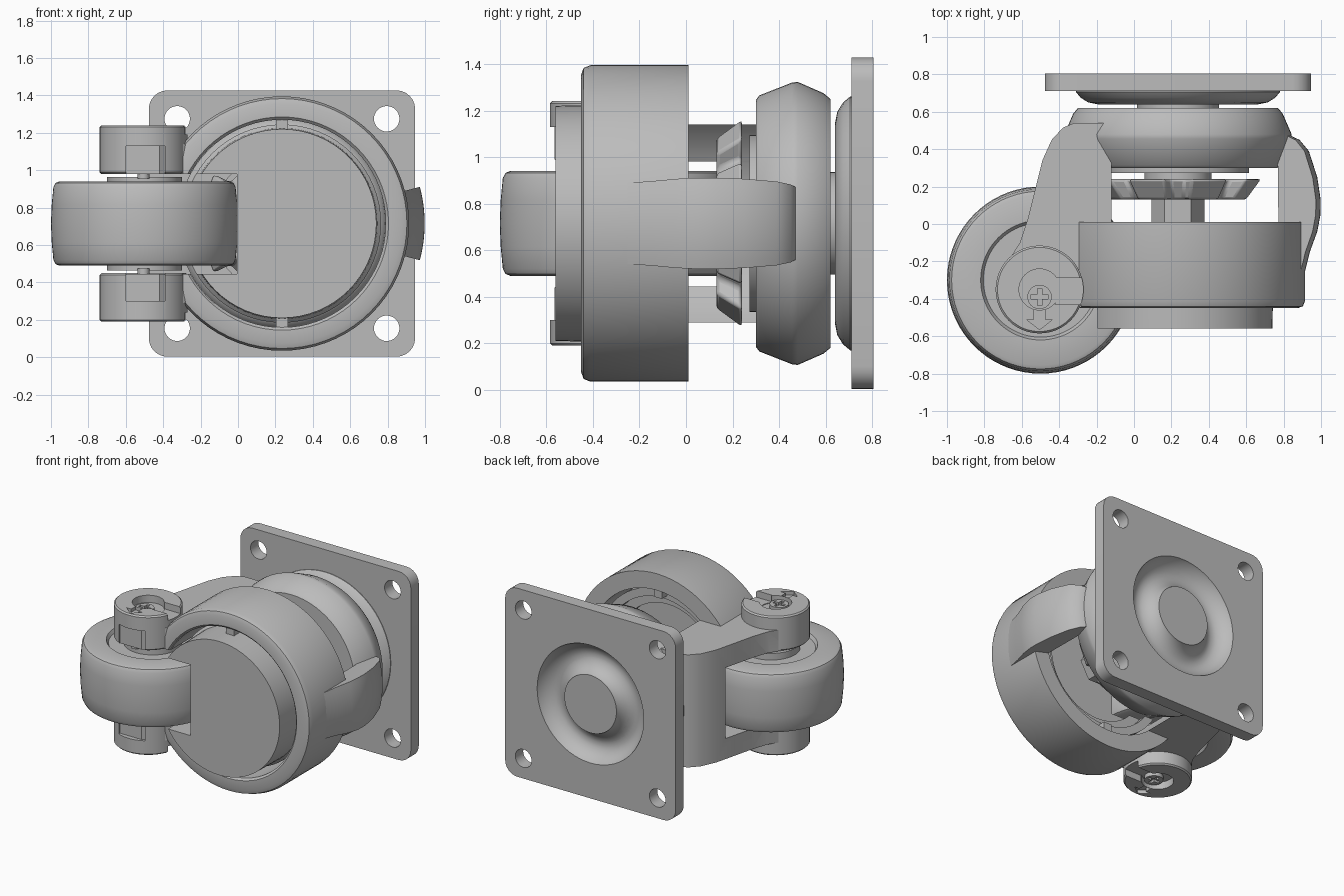
import bpy, bmesh, math
from mathutils import Matrix, Vector

if "Cube" in bpy.data.objects:
    bpy.data.objects.remove(bpy.data.objects["Cube"], do_unlink=True)

CX, CZ = 0.235, 0.715          # stem axis, running along y
WX, WY = -0.50, -0.30          # wheel axis, running along z
BX, BY = -0.505, -0.35         # axle boss centre
parts = []

grey = bpy.data.materials.new("plain_grey")
grey.use_nodes = True
grey.diffuse_color = (0.5, 0.5, 0.5, 1)
grey.node_tree.nodes["Principled BSDF"].inputs["Base Color"].default_value = (0.5, 0.5, 0.5, 1)


def finish(name, bm, helper=False):
    bmesh.ops.remove_doubles(bm, verts=bm.verts, dist=1e-5)
    bmesh.ops.recalc_face_normals(bm, faces=bm.faces)
    me = bpy.data.meshes.new(name)
    bm.to_mesh(me)
    bm.free()
    me.materials.append(grey)
    ob = bpy.data.objects.new(name, me)
    bpy.context.collection.objects.link(ob)
    ob.hide_render = helper
    if not helper:
        parts.append(ob)
    return ob


def lathe(name, profile, axis="y", at=(CX, CZ), seg=64, arc=None, helper=False):
    """Closed (radius, along-axis) profile turned around the axis."""
    bm = bmesh.new()
    start, sweep = (0, math.tau) if arc is None else (-arc, 2 * arc)
    rings = []
    for i in range(seg if arc is None else seg + 1):
        a = start + sweep * i / seg
        c, s = math.cos(a), math.sin(a)
        rings.append([bm.verts.new((at[0] + r * c, t, at[1] + r * s) if axis == "y"
                                   else (at[0] + r * c, at[1] + r * s, t)) for r, t in profile])
    n = len(profile)
    for i in range(seg):
        p, q = rings[i], rings[(i + 1) % len(rings)]
        for j in range(n):
            k = (j + 1) % n
            if profile[j][0] == 0 and profile[k][0] == 0:
                continue
            quad = [p[j], p[k], q[k], q[j]]
            if profile[j][0] == 0:
                quad.pop(3)
            elif profile[k][0] == 0:
                quad.pop(2)
            bm.faces.new(quad)
    if arc is not None:
        bm.faces.new(rings[0])
        bm.faces.new(rings[-1])
    return finish(name, bm, helper)


def rod(name, r, lo, hi, **kw):
    return lathe(name, [(0, lo), (r, lo), (r, hi), (0, hi)], **kw)


def prism(name, points, lo, hi, axis="z", helper=False):
    """Outline pushed along z (points are x, y) or along y (points are x, z)."""
    bm = bmesh.new()
    place = (lambda p, t: (p[0], p[1], t)) if axis == "z" else (lambda p, t: (p[0], t, p[1]))
    face = bm.faces.new([bm.verts.new(place(p, lo)) for p in points])
    out = bmesh.ops.extrude_face_region(bm, geom=[face])["geom"]
    move = Vector((0, 0, hi - lo)) if axis == "z" else Vector((0, hi - lo, 0))
    bmesh.ops.translate(bm, vec=move, verts=[v for v in out if isinstance(v, bmesh.types.BMVert)])
    return finish(name, bm, helper)


def box(name, x0, x1, y0, y1, z0, z1, helper=False):
    return prism(name, [(x0, y0), (x1, y0), (x1, y1), (x0, y1)], z0, z1, helper=helper)


def cut(ob, *cutters):
    for c in cutters:
        m = ob.modifiers.new("cut", "BOOLEAN")
        m.operation, m.solver, m.object = "DIFFERENCE", "EXACT", c
        bpy.context.view_layer.objects.active = ob
        bpy.ops.object.modifier_apply(modifier=m.name)


def bevel(ob, width, segments=3):
    m = ob.modifiers.new("bevel", "BEVEL")
    m.width, m.segments, m.limit_method, m.angle_limit = width, segments, "ANGLE", math.radians(50)


# Mounting plate with rounded corners, bolt holes and a pressed groove
half, rad = 0.712, 0.1
outline = []
for q, (sx, sz) in enumerate([(1, 1), (-1, 1), (-1, -1), (1, -1)]):
    for i in range(7):
        a = math.pi / 2 * (q + i / 6)
        outline.append((CX + sx * (half - rad) + rad * math.cos(a),
                        CZ + sz * (half - rad) + rad * math.sin(a)))
plate = prism("mounting_plate", outline, 0.71, 0.805, axis="y")
dome = lathe("plate_dome", [(0, 0.64), (0.43, 0.64), (0.48, 0.65), (0.52, 0.675),
                            (0.545, 0.705), (0.545, 0.73), (0, 0.73)])
groove = lathe("groove_cutter", [(0.21, 0.85), (0.22, 0.79), (0.25, 0.745), (0.29, 0.715),
                                 (0.33, 0.705), (0.37, 0.715), (0.41, 0.745),
                                 (0.44, 0.79), (0.46, 0.85)], helper=True)
holes = [rod("bolt_hole_cutter", 0.068, 0.6, 0.9, at=(CX + sx * 0.56, CZ + sz * 0.56),
             seg=32, helper=True) for sx in (-1, 1) for sz in (-1, 1)]
cut(plate, groove, *holes)
cut(dome, groove)

# Swivel bearing, neck and collars
rod("swivel_neck", 0.22, 0.58, 0.66)
lathe("bearing_housing", [(0, 0.30), (0.53, 0.30), (0.55, 0.315), (0.605, 0.455), (0.608, 0.48),
                          (0.56, 0.59), (0.535, 0.62), (0, 0.62)])
rod("bearing_lip", 0.38, 0.272, 0.31)
rod("stem_collar", 0.18, 0.23, 0.28)

# Toothed adjusting wheel and its hexagonal stem
teeth = 8
star = []
for i in range(teeth):
    for off, r in ((-0.30, 0.455), (0.30, 0.455), (0.36, 0.36), (0.64, 0.36)):
        a = math.tau * (i + 0.5 + off) / teeth
        star.append((CX + r * math.cos(a), CZ + r * math.sin(a)))
hand = prism("adjusting_wheel", star, 0.13, 0.24, axis="y")
for v in hand.data.vertices:      # taper the front edge
    if v.co.y < 0.15:
        v.co.x, v.co.z = CX + (v.co.x - CX) * 0.82, CZ + (v.co.z - CZ) * 0.82
bevel(hand, 0.015, 2)
rod("hex_stem", 0.142, -0.12, 0.15, seg=6)

# Frame: ring, fork body and side strap, bored out for the stem and the wheel
clearance = rod("wheel_clearance_cutter", 0.56, 0.445, 0.98, axis="z", at=(WX, WY), helper=True)
bore = rod("bore_cutter", 0.555, -1, 0.56, helper=True)
ring = lathe("foot_ring", [(0.555, -0.435), (0.57, -0.45), (0.64, -0.45), (0.668, -0.44),
                           (0.68, -0.41), (0.68, 0.01), (0.555, 0.01)], seg=72)
fork = prism("fork_body", [(-0.17, 0.54), (-0.32, 0.54), (-0.38, 0.515), (-0.44, 0.45),
                           (-0.49, 0.34), (-0.53, 0.18), (-0.57, 0.02), (-0.61, -0.1),
                           (-0.70, -0.24), (-0.73, -0.35), (-0.60, -0.55), (-0.42, -0.55),
                           (-0.28, -0.44), (-0.05, -0.44), (-0.05, 0.54)], 0.29, 1.14)
cut(fork, bore, clearance)
cut(ring, clearance)
lathe("side_strap", [(0.55, 0.48), (0.585, 0.48), (0.65, 0.45), (0.70, 0.39), (0.745, 0.25),
                     (0.763, 0.13), (0.762, 0.05), (0.745, -0.04), (0.705, -0.15),
                     (0.675, -0.27), (0.66, -0.32), (0.56, -0.32)], seg=12, arc=0.26)

# Levelling foot with a cutaway for the wheel
foot = lathe("levelling_foot", [(0, -0.56), (0.505, -0.56), (0.51, -0.30), (0.53, -0.28),
                                (0.53, -0.06), (0.47, -0.06), (0.47, -0.12), (0.40, -0.12),
                                (0.40, -0.18), (0, -0.18)])
cut(foot, clearance)
for side in (-1, 1):
    z = CZ + side * 0.53
    box("ring_key", CX - 0.033, CX + 0.033, -0.43, 0.0, z - 0.035, z + 0.035)

# Wheel with crowned tread, side recess and hub
lower = [(0.2, -0.25), (0.2, -0.20), (0.305, -0.20), (0.32, -0.225), (0.455, -0.225),
         (0.475, -0.217), (0.487, -0.195), (0.496, -0.1)]
shape = [(0, -0.25)] + lower + [(0.5, 0)] + [(r, -t) for r, t in reversed(lower)] + [(0, 0.25)]
lathe("wheel", [(r, CZ + t) for r, t in shape], axis="z", at=(WX, WY), seg=72)

# Axle bosses on both sides, with window, recess, arrow and cross-head screw
for side, label in ((1, "upper"), (-1, "lower")):
    def span(a, b):
        return sorted((CZ + side * a, CZ + side * b))
    lo, hi = span(0.265, 0.525)
    boss = lathe(label + "_axle_boss", [(0, lo), (0.225, lo), (0.235, lo + 0.01),
                                        (0.235, hi - 0.01), (0.225, hi), (0, hi)],
                 axis="z", at=(BX, BY), seg=48)
    window = box("window_cutter", -0.60, -0.39, -0.7, -0.47, *span(0.2, 0.415), helper=True)
    slot = box("slot_cutter", -0.42, -0.2, -0.43, -0.29, *span(0.475, 0.6), helper=True)
    dish = rod("dish_cutter", 0.11, *span(0.47, 0.6), axis="z", at=(BX, BY), seg=32, helper=True)
    arrow = prism("arrow_cutter", [(-0.535, -0.46), (-0.475, -0.46), (-0.475, -0.51), (-0.435, -0.51),
                                   (-0.505, -0.565), (-0.575, -0.51), (-0.535, -0.51)],
                  *span(0.5, 0.6), helper=True)
    cut(boss, window, slot, dish, arrow)
    screw = rod(label + "_screw", 0.065, *span(0.44, 0.50), axis="z", at=(BX, BY - 0.04), seg=24)
    for w, d in ((0.045, 0.012), (0.012, 0.045)):
        cross = box("cross_cutter", BX - w, BX + w, BY - 0.04 - d, BY - 0.04 + d,
                    *span(0.48, 0.6), helper=True)
        cut(screw, cross)
    rod(label + "_axle_pin", 0.032, *span(0.24, 0.42), axis="z", at=(BX, -0.50), seg=12)

# Remove the helpers and shade the parts
for ob in [o for o in bpy.data.objects if "_cutter" in o.name]:
    bpy.data.objects.remove(ob, do_unlink=True)
bpy.ops.object.select_all(action="DESELECT")
for ob in parts:
    ob.select_set(True)
bpy.context.view_layer.objects.active = parts[0]
bpy.ops.object.shade_smooth_by_angle(angle=math.radians(32))
